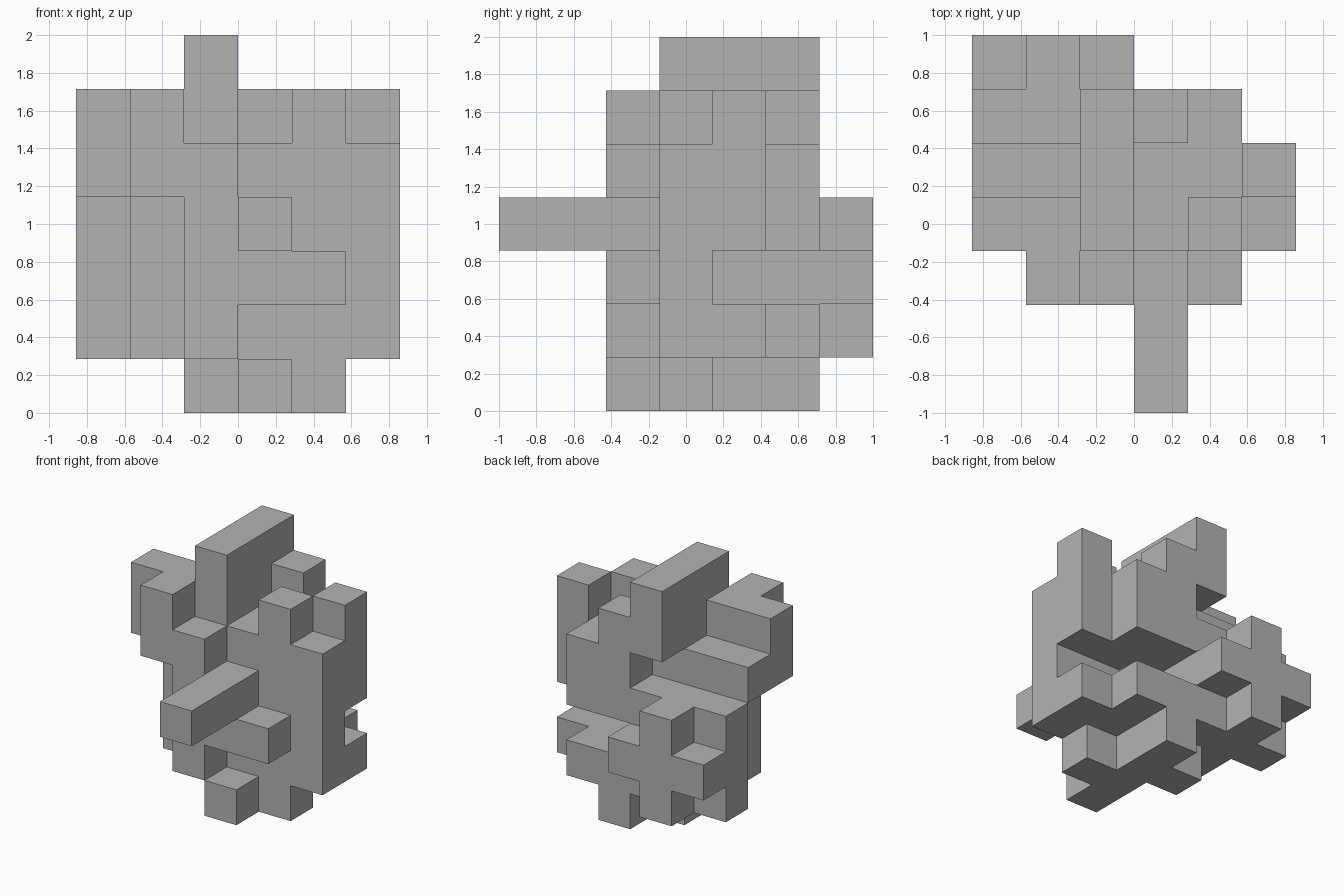
import bpy
import bmesh
from mathutils import Vector

default = bpy.data.objects.get("Cube")
if default:
    bpy.data.objects.remove(default, do_unlink=True)

CELL = 2 / 7

# Floor plans from bottom to top; each row runs along x, rows run front to back
LAYERS = [
    # feet
    ["......", "......", "...#..", "...##.", "..##..", "...#..", "......"],
    # lower body
    ["......", "......", "..#...", ".#####", ".#####", "#####.", ".#...."],
    # waist, with the recess at the back and the rear cross arms
    ["......", "......", "..###.", ".#####", ".##...", "###...", "###..."],
    # middle, with the long front bar
    ["...#..", "...#..", "..##..", ".#####", ".#####", "#####.", ".#...."],
    # shoulders
    ["......", "......", ".##...", "######", "######", "...##.", "......"],
    # upper studs
    ["......", "......", ".#....", "###.#.", "..#..#", "..##..", "......"],
    # top ridge
    ["......", "......", "......", "..#...", "..#...", "..#...", "......"],
]

SIDES = [Vector(d) for d in ((1, 0, 0), (-1, 0, 0), (0, 1, 0),
                             (0, -1, 0), (0, 0, 1), (0, 0, -1))]


def flat_material(name, colour):
    mat = bpy.data.materials.new(name)
    mat.use_nodes = True
    mat.diffuse_color = colour
    mat.node_tree.nodes["Principled BSDF"].inputs["Base Color"].default_value = colour
    return mat


def add_side(bm, centre, normal):
    """Add the square that closes a cell on one side."""
    u = Vector((normal.y, normal.z, normal.x))
    v = normal.cross(u)
    corners = [centre + (normal + u * a + v * b) / 2
               for a, b in ((-1, -1), (1, -1), (1, 1), (-1, 1))]
    bm.faces.new([bm.verts.new(c * CELL) for c in corners])


# Filled cells
filled = {(x, y, z)
          for z, rows in enumerate(LAYERS)
          for y, row in enumerate(rows)
          for x, mark in enumerate(row) if mark == "#"}

# Skin of the body: only sides that face open space
bm = bmesh.new()
for cell in sorted(filled):
    centre = Vector(cell) + Vector((-2.5, -3, 0.5))
    for normal in SIDES:
        neighbour = tuple(int(c + n) for c, n in zip(cell, normal))
        if neighbour not in filled:
            add_side(bm, centre, normal)

# Weld the squares and merge flat areas
bmesh.ops.remove_doubles(bm, verts=bm.verts, dist=0.001)
bmesh.ops.dissolve_limit(bm, angle_limit=0.01, verts=bm.verts, edges=bm.edges)

mesh = bpy.data.meshes.new("block_body")
bm.to_mesh(mesh)
bm.free()
mesh.materials.append(flat_material("plain_grey", (0.45, 0.45, 0.45, 1)))
body = bpy.data.objects.new("block_body", mesh)
bpy.context.collection.objects.link(body)
